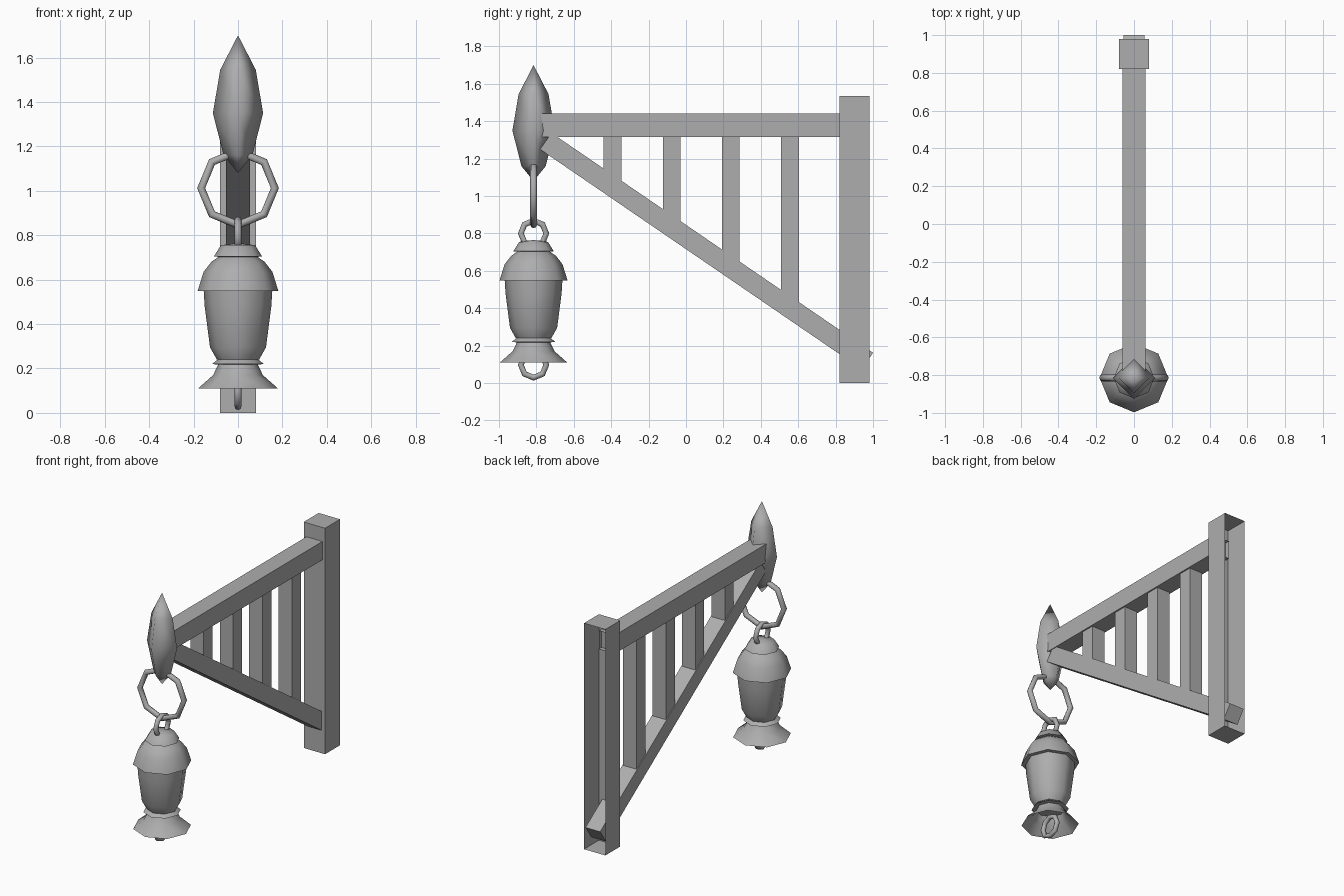
import bpy, bmesh, math
from mathutils import Matrix, Vector

cube = bpy.data.objects.get("Cube")
if cube:
    bpy.data.objects.remove(cube, do_unlink=True)

grey = bpy.data.materials.new("iron_grey")
grey.use_nodes = True
colour = (0.42, 0.42, 0.42, 1)
grey.diffuse_color = colour
grey.node_tree.nodes["Principled BSDF"].inputs["Base Color"].default_value = colour

HANG_Y = -0.815  # the axis everything hangs on


def finish(bm, name, smooth=None):
    mesh = bpy.data.meshes.new(name)
    bm.to_mesh(mesh)
    bm.free()
    mesh.materials.append(grey)
    obj = bpy.data.objects.new(name, mesh)
    bpy.context.collection.objects.link(obj)
    if smooth:
        bpy.ops.object.select_all(action='DESELECT')
        obj.select_set(True)
        bpy.context.view_layer.objects.active = obj
        bpy.ops.object.shade_smooth_by_angle(angle=math.radians(smooth))
    return obj


def side_bar(name, outline, half_width, open_back=False):
    """Extrude a (y, z) outline across x; optionally leave the +y side open."""
    bm = bmesh.new()
    face = bm.faces.new([bm.verts.new((-half_width, y, z)) for y, z in outline])
    ext = bmesh.ops.extrude_face_region(bm, geom=[face], use_keep_orig=True)
    moved = [g for g in ext["geom"] if isinstance(g, bmesh.types.BMVert)]
    bmesh.ops.translate(bm, verts=moved, vec=(2 * half_width, 0, 0))
    bmesh.ops.recalc_face_normals(bm, faces=bm.faces)
    if open_back:
        back = [f for f in bm.faces if f.normal.y > 0.9]
        bmesh.ops.delete(bm, geom=back, context='FACES')
    return finish(bm, name)


def box(y0, y1, z0, z1):
    return [(y0, z0), (y1, z0), (y1, z1), (y0, z1)]


def lathe(name, profile, sides, smooth):
    """Turn a (radius, z) profile, listed top to bottom, about the hanging axis."""
    bm = bmesh.new()
    rings = []
    for r, z in profile:
        count = sides if r > 0 else 1
        rings.append([bm.verts.new((r * math.cos(math.tau * i / sides),
                                    HANG_Y + r * math.sin(math.tau * i / sides), z))
                      for i in range(count)])
    for a, b in zip(rings, rings[1:]):
        for i in range(sides):
            j = (i + 1) % sides
            quad = [a[i % len(a)], b[i % len(b)], b[j % len(b)], a[j % len(a)]]
            bm.faces.new(list(dict.fromkeys(quad)))
    return finish(bm, name, smooth)


def link(name, z, major, minor, turn):
    """Eight-sided ring standing upright, turned about z."""
    bpy.ops.mesh.primitive_torus_add(major_segments=8, minor_segments=8,
                                     major_radius=major, minor_radius=minor)
    obj = bpy.context.object
    obj.name = obj.data.name = name
    obj.data.transform(Matrix.Translation((0, HANG_Y, z))
                       @ Matrix.Rotation(turn, 4, 'Z')
                       @ Matrix.Rotation(math.pi / 2, 4, 'X'))
    obj.data.materials.append(grey)
    bpy.ops.object.shade_smooth_by_angle(angle=math.radians(50))


# Wall post and top beam, hollow at the back
side_bar("wall_post", box(0.82, 0.98, 0, 1.535), 0.08, open_back=True)
side_bar("top_beam", box(-0.78, 0.85, 1.315, 1.44), 0.06, open_back=True)

# Sloping brace
start, end = Vector((-0.72, 1.338)), Vector((1.0, 0.162))
along = (end - start).normalized()
drop = Vector((along.y, -along.x)) * 0.107
side_bar("sloping_brace", [start, end, end + drop, start + drop], 0.055)

# Upright slats between beam and brace
slope = along.y / along.x
for n in range(4):
    y0 = -0.44 + n * 0.316
    y1 = y0 + 0.095
    foot0, foot1 = (start.y + slope * (y - start.x) - 0.04 for y in (y0, y1))
    side_bar(f"slat_{n + 1}", [(y0, foot0), (y1, foot1), (y1, 1.33), (y0, 1.33)], 0.05)

# Pointed finial at the beam's tip
lathe("finial", [(0, 1.70), (0.08, 1.545), (0.113, 1.35), (0.065, 1.16), (0, 1.08)], 4, 120)

# Chain links and pull ring
link("large_ring", 1.012, 0.166, 0.018, 0)
link("small_ring", 0.80, 0.068, 0.016, math.pi / 2)
link("pull_ring", 0.097, 0.068, 0.016, math.pi / 2)

# Lantern
lathe("lantern_cap", [(0, 0.765), (0.077, 0.755), (0.108, 0.705), (0.07, 0.70)], 8, 60)
lathe("lantern_hood", [(0.077, 0.71), (0.12, 0.68), (0.155, 0.635), (0.182, 0.548),
                       (0.15, 0.548)], 8, 60)
lathe("lantern_body", [(0.155, 0.56), (0.15, 0.48), (0.126, 0.295), (0.095, 0.24),
                       (0, 0.24)], 8, 60)
lathe("lantern_collar", [(0.085, 0.245), (0.117, 0.22), (0.08, 0.217)], 8, 60)
lathe("lantern_skirt", [(0, 0.22), (0.088, 0.22), (0.112, 0.17), (0.18, 0.11)], 8, 60)
